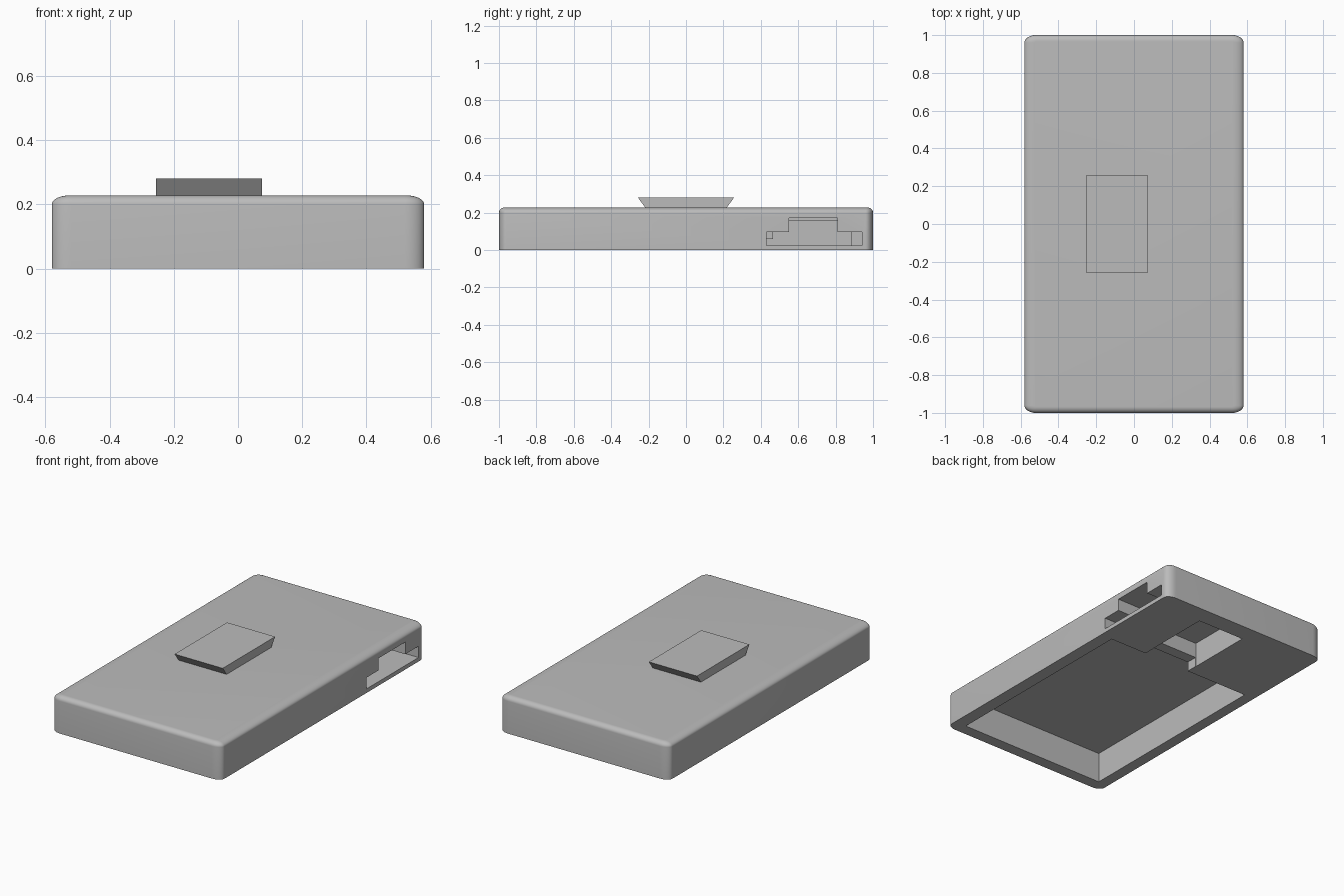
import bpy
import bmesh
from math import sin, cos, pi

cube = bpy.data.objects.get("Cube")
if cube:
    bpy.data.objects.remove(cube, do_unlink=True)

grey = bpy.data.materials.new("plain grey")
grey.use_nodes = True
grey.diffuse_color = (0.5, 0.5, 0.5, 1)
grey.node_tree.nodes["Principled BSDF"].inputs["Base Color"].default_value = (0.5, 0.5, 0.5, 1)


def loft(name, rings):
    """Closed solid through a stack of rings with equal point counts."""
    bm = bmesh.new()
    loops = [[bm.verts.new(p) for p in ring] for ring in rings]
    n = len(loops[0])
    for low, high in zip(loops, loops[1:]):
        for i in range(n):
            j = (i + 1) % n
            bm.faces.new((low[i], low[j], high[j], high[i]))
    bm.faces.new(loops[0][::-1])
    bm.faces.new(loops[-1])
    bmesh.ops.recalc_face_normals(bm, faces=bm.faces)
    mesh = bpy.data.meshes.new(name)
    bm.to_mesh(mesh)
    bm.free()
    mesh.materials.append(grey)
    obj = bpy.data.objects.new(name, mesh)
    bpy.context.collection.objects.link(obj)
    return obj


def rect(x0, x1, y0, y1, z):
    return [(x0, y0, z), (x1, y0, z), (x1, y1, z), (x0, y1, z)]


def rounded_rect(hx, hy, rx, ry, z, steps=8):
    ring = []
    for q, (sx, sy) in enumerate([(1, 1), (-1, 1), (-1, -1), (1, -1)]):
        for k in range(steps + 1):
            a = (q + k / steps) * pi / 2
            ring.append((sx * (hx - rx) + rx * cos(a), sy * (hy - ry) + ry * sin(a), z))
    return ring


def cut(target, x, y, z):
    """Subtract a box given as three ranges."""
    cutter = loft("cutter", [rect(*x, *y, z[0]), rect(*x, *y, z[1])])
    cutter.hide_render = True
    mod = target.modifiers.new("cut", "BOOLEAN")
    mod.operation = "DIFFERENCE"
    mod.solver = "EXACT"
    mod.object = cutter
    bpy.context.view_layer.objects.active = target
    bpy.ops.object.modifier_apply(modifier=mod.name)
    bpy.data.objects.remove(cutter, do_unlink=True)


# Case: straight rounded walls with a soft top edge
W, L, H = 0.58, 1.0, 0.228
rings = [rounded_rect(W, L, 0.06, 0.04, 0)]
for k in range(9):
    a = k / 8 * pi / 2
    ix, iy = 0.055 * (1 - cos(a)), 0.033 * (1 - cos(a))
    rings.append(rounded_rect(W - ix, L - iy, 0.062 - ix, 0.04 - iy, H - 0.028 * (1 - sin(a))))
case = loft("case", rings)

# Battery pocket, switch hole and wire channel, open underneath
cut(case, (-0.51, 0.5), (-0.927, 0.394), (-0.1, 0.19))
cut(case, (-0.08, 0.245), (0.465, 0.885), (-0.1, 0.155))
cut(case, (-0.078, 0.243), (0.38, 0.475), (-0.1, 0.06))
# Stepped slot through the side wall
cut(case, (0.24, 0.7), (0.43, 0.94), (0.025, 0.095))
cut(case, (0.24, 0.7), (0.55, 0.81), (0.05, 0.17))

bpy.ops.object.select_all(action="DESELECT")
case.select_set(True)
bpy.context.view_layer.objects.active = case
bpy.ops.object.shade_smooth_by_angle(angle=pi / 6)

# Top plate with undercut ends
loft("top_plate", [rect(-0.255, 0.075, -0.215, 0.215, H - 0.005),
                   rect(-0.255, 0.075, -0.257, 0.257, 0.28)])
